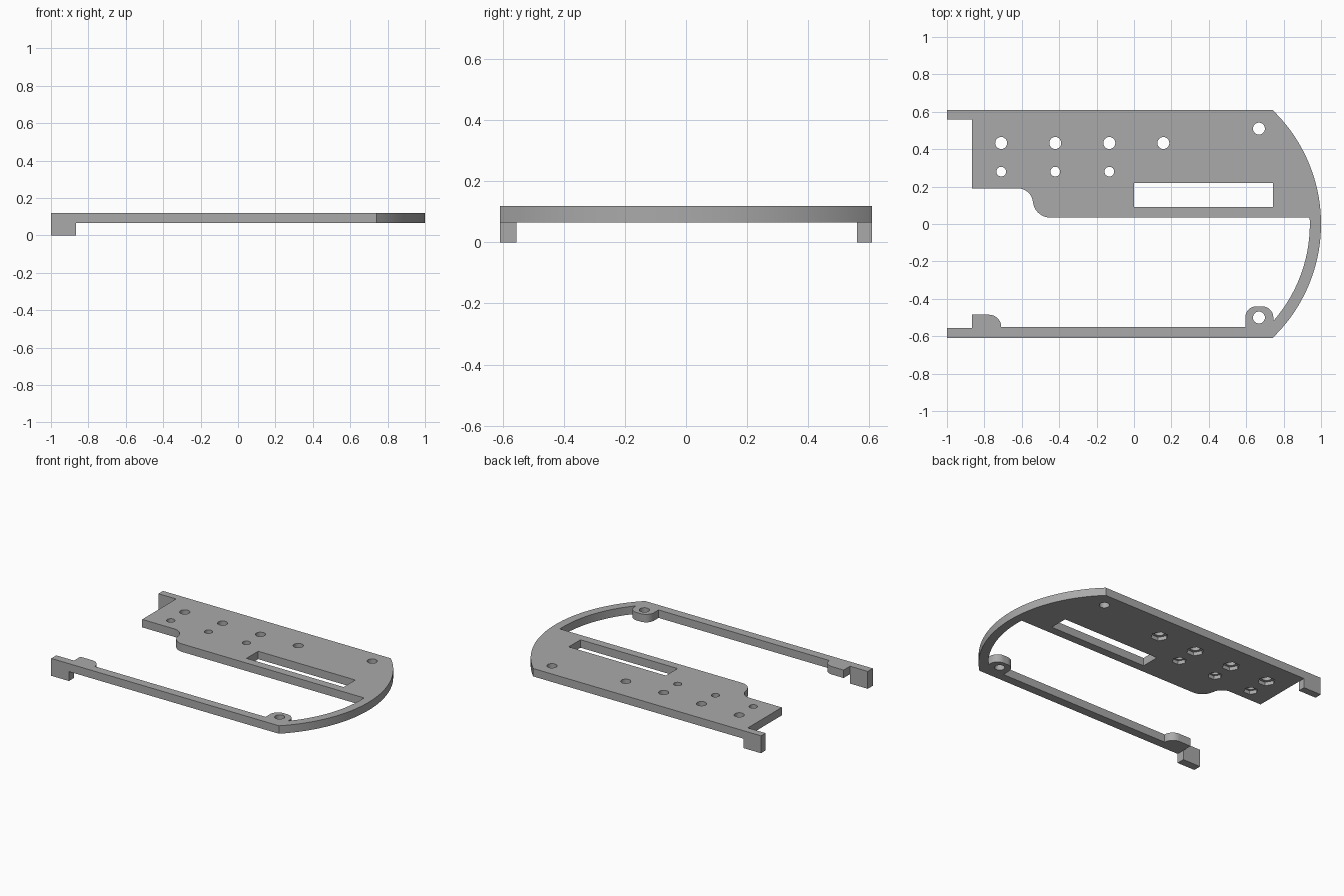
import bpy, bmesh
from math import sin, cos, pi, radians, sqrt

cube = bpy.data.objects.get("Cube")
if cube:
    bpy.data.objects.remove(cube, do_unlink=True)

Z0, Z1 = 0.065, 0.12   # plate underside and top
HALF = 0.61            # half depth
ARC_X, R_OUT, R_IN = 0.154, 0.846, 0.786

grey = bpy.data.materials.new("plain grey")
grey.use_nodes = True
colour = (0.4, 0.4, 0.4, 1)
grey.diffuse_color = colour
grey.node_tree.nodes["Principled BSDF"].inputs["Base Color"].default_value = colour


def arc(cx, cy, r, a0, a1, n=10):
    """Points along an arc, angles in degrees."""
    angles = [radians(a0 + (a1 - a0) * i / n) for i in range(n + 1)]
    return [(cx + r * cos(a), cy + r * sin(a)) for a in angles]


def rect(x0, x1, y0, y1):
    return [(x0, y0), (x1, y0), (x1, y1), (x0, y1)]


def prism(name, points, z0, z1):
    """Closed outline extruded from z0 to z1."""
    bm = bmesh.new()
    face = bm.faces.new([bm.verts.new((x, y, z0)) for x, y in points])
    top = bmesh.ops.extrude_face_region(bm, geom=[face])["geom"]
    for v in top:
        if isinstance(v, bmesh.types.BMVert):
            v.co.z = z1
    bmesh.ops.recalc_face_normals(bm, faces=bm.faces)
    mesh = bpy.data.meshes.new(name)
    bm.to_mesh(mesh)
    bm.free()
    mesh.materials.append(grey)
    obj = bpy.data.objects.new(name, mesh)
    bpy.context.collection.objects.link(obj)
    return obj


def combine(target, tool, operation):
    """Apply a boolean and discard the tool object."""
    mod = target.modifiers.new(operation, "BOOLEAN")
    mod.operation, mod.object, mod.solver = operation, tool, "EXACT"
    bpy.ops.object.select_all(action="DESELECT")
    bpy.context.view_layer.objects.active = target
    target.select_set(True)
    bpy.ops.object.modifier_apply(modifier=mod.name)
    bpy.data.objects.remove(tool, do_unlink=True)


# Outline: straight rails, bowed end, deck with a stepped edge, bosses
tip = 46.15
outline = [(-1, -HALF)]
outline += arc(ARC_X, 0, R_OUT, -tip, tip, 48)
outline += [(-1, HALF), (-1, 0.56), (-0.865, 0.56), (-0.865, 0.19)]
outline += arc(-0.62, 0.11, 0.08, 90, 0)
outline += arc(-0.45, 0.125, 0.09, 180, 270)
outline += arc(ARC_X, 0, R_IN, 2.5, -41.2, 32)
outline += arc(0.685, -0.5, 0.06, 0, 90)
outline += arc(0.655, -0.5, 0.06, 90, 180)
outline += [(0.595, -0.55)]
outline += arc(-0.775, -0.55, 0.065, 0, 90)
outline += [(-0.865, -0.485), (-0.865, -0.555), (-1, -0.555)]
frame = prism("base_frame", outline, Z0, Z1)

# Feet under the two open rail ends
for y0, y1 in ((-HALF, -0.555), (0.56, HALF)):
    combine(frame, prism("foot", rect(-1, -0.865, y0, y1), 0, Z1), "UNION")

# Long slot in the deck
combine(frame, prism("slot_cutter", rect(0, 0.742, 0.092, 0.22), 0, 1), "DIFFERENCE")

# Screw holes: (x, y, radius, nut pocket radius)
holes = [(0.668, 0.51, 0.032, 0), (0.668, -0.5, 0.032, 0)]
holes += [(-0.71 + 0.289 * i, 0.433, 0.032, 0.055) for i in range(4)]
holes += [(-0.71 + 0.289 * i, 0.28, 0.026, 0.045) for i in range(3)]
for x, y, r, nut in holes:
    combine(frame, prism("hole_cutter", arc(x, y, r, 0, 360, 24)[:-1], 0, 1), "DIFFERENCE")
    if nut:
        pocket = arc(x, y, nut, 0, 360, 6)[:-1]
        combine(frame, prism("nut_cutter", pocket, 0, Z0 + 0.025), "DIFFERENCE")

# Smooth the curved walls, keep the edges crisp
bpy.ops.object.select_all(action="DESELECT")
bpy.context.view_layer.objects.active = frame
frame.select_set(True)
bpy.ops.object.shade_smooth_by_angle(angle=radians(25))
